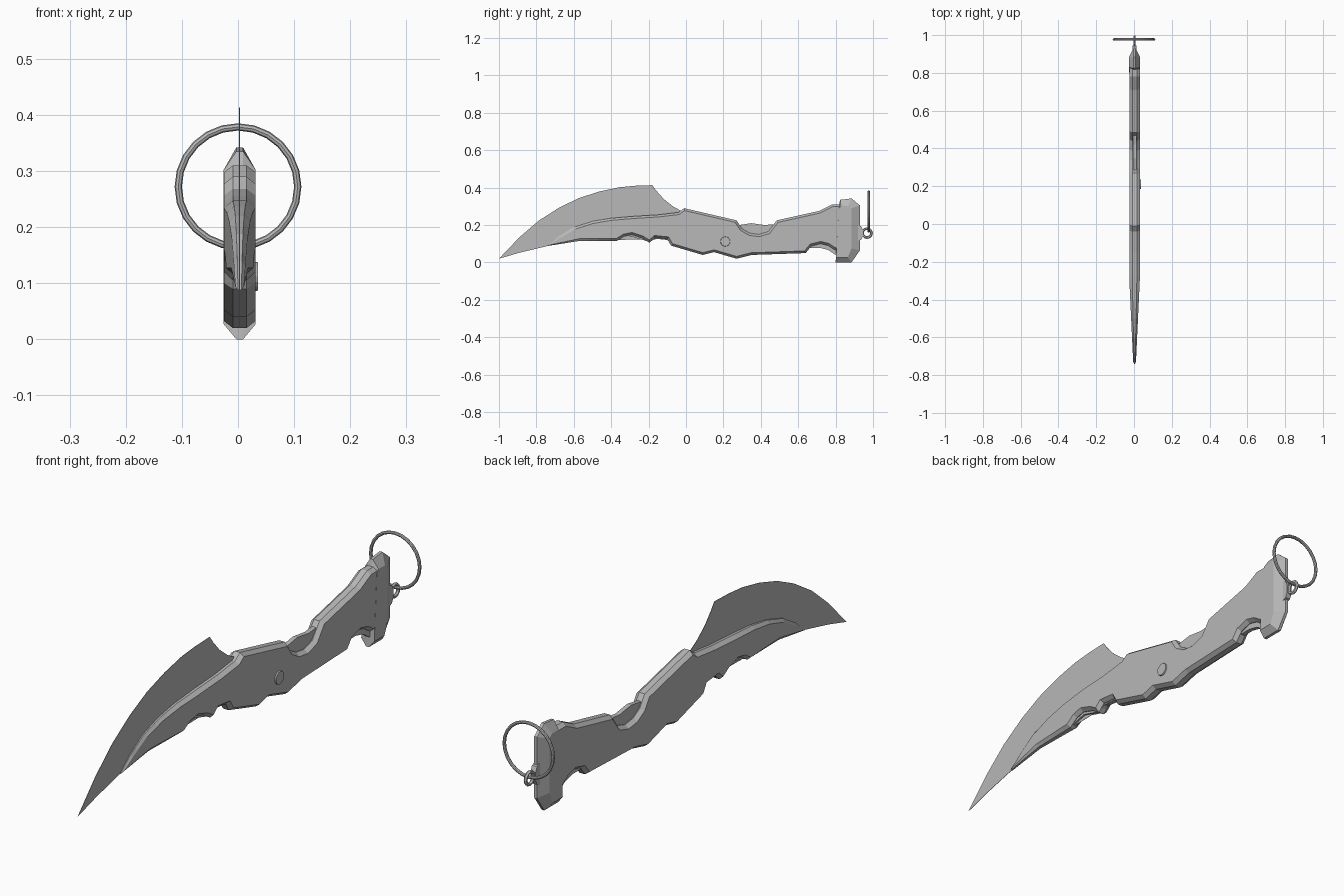
import bpy, bmesh, math
from mathutils import Vector, Matrix

cube = bpy.data.objects.get("Cube")
if cube:
    bpy.data.objects.remove(cube)

MID = 0.003  # x of the knife's centre plane

steel = bpy.data.materials.new("grey steel")
steel.use_nodes = True
steel.diffuse_color = (0.48, 0.48, 0.48, 1)
steel.node_tree.nodes["Principled BSDF"].inputs["Base Color"].default_value = (0.48, 0.48, 0.48, 1)


def finish(bm, name):
    bmesh.ops.recalc_face_normals(bm, faces=bm.faces)
    mesh = bpy.data.meshes.new(name)
    bm.to_mesh(mesh)
    bm.free()
    mesh.materials.append(steel)
    obj = bpy.data.objects.new(name, mesh)
    bpy.context.scene.collection.objects.link(obj)
    return obj


def shrink(outline, d):
    """Move every edge of a clockwise-from-top (y, z) outline inwards by d."""
    pts = [Vector(p) for p in outline]
    result = []
    for i, p in enumerate(pts):
        a = (p - pts[i - 1]).normalized()
        b = (pts[(i + 1) % len(pts)] - p).normalized()
        na, nb = Vector((a.y, -a.x)), Vector((b.y, -b.x))
        result.append(p + (na + nb) * (d / max(0.5, 1 + na.dot(nb))))
    return result


def slab(name, outer, edge, inner=None, half=0, taper=False):
    """Plate with half thickness edge at its rim, rising to half at the inner outline."""
    bm = bmesh.new()
    layers = [(outer, -edge), (outer, edge)]
    if inner:
        layers = [(inner, -half)] + layers + [(inner, half)]
    rings = [[bm.verts.new((x, y, z)) for y, z in line] for line, x in layers]
    n = len(outer)
    for low, high in zip(rings, rings[1:]):
        for i in range(n):
            j = (i + 1) % n
            bm.faces.new((low[i], low[j], high[j], high[i]))
    bm.faces.new(rings[0])
    bm.faces.new(rings[-1])
    if taper:
        # slice along the length, then thin towards the nose
        for k in range(8):
            bmesh.ops.bisect_plane(bm, geom=bm.verts[:] + bm.edges[:] + bm.faces[:],
                                   plane_co=(0, -0.65 + k * 0.06, 0), plane_no=(0, 1, 0))
        for v in bm.verts:
            v.co.x *= min(1, max(0.2, 0.25 + 0.75 * (v.co.y + 0.74) / 0.45))
    for v in bm.verts:
        v.co.x += MID
    return finish(bm, name)


def torus(name, centre, radius, tube, rot, segments, sides):
    bm = bmesh.new()
    rings = []
    for i in range(segments):
        a = math.tau * i / segments
        rings.append([])
        for j in range(sides):
            b = math.tau * j / sides
            r = radius + tube * math.cos(b)
            rings[-1].append(bm.verts.new((r * math.cos(a), r * math.sin(a), tube * math.sin(b))))
    for i in range(segments):
        p, q = rings[i], rings[(i + 1) % segments]
        for j in range(sides):
            k = (j + 1) % sides
            bm.faces.new((p[j], q[j], q[k], p[k]))
    bm.transform(Matrix.Translation(centre) @ rot)
    return finish(bm, name)


# Thin curved blade
slab("blade", [
    (-1, .02), (-.89, .135), (-.785, .225), (-.675, .295), (-.57, .345), (-.46, .38),
    (-.355, .402), (-.27, .41), (-.18, .413), (-.16, .385), (-.12, .34), (-.07, .30),
    (-.025, .275), (.02, .25), (.02, .12), (-.1, .125), (-.4, .12), (-.57, .115),
    (-.74, .088), (-.89, .052)], 0.0008)

# Narrow spine that fills the scoops of the grip
slab("spine", [
    (-.6, .16), (-.3, .22), (-.01, .27), (.27, .218), (.285, .2), (.35, .21), (.42, .2),
    (.48, .205), (.7, .26), (.78, .305), (.85, .31), (.85, .05), (.8, .04), (.76, .067),
    (.715, .078), (.66, .078), (.62, .065), (.35, .055), (.27, .035), (.15, .07), (.09, .055),
    (-.08, .1), (-.1, .12), (-.165, .127), (-.195, .11), (-.23, .12), (-.29, .138),
    (-.33, .13), (-.37, .118), (-.57, .125)], 0.009, taper=True)

# Thick body and grip with finger scoops
grip = [
    (-.74, .088), (-.68, .14), (-.6, .188), (-.5, .22), (-.4, .237), (-.28, .247),
    (-.15, .255), (-.04, .268), (-.01, .29), (.27, .225), (.3, .18), (.34, .157), (.39, .15),
    (.44, .165), (.485, .225), (.71, .275), (.78, .31), (.84, .31), (.84, .05), (.79, .07),
    (.76, .09), (.72, .1), (.67, .087), (.64, .05), (.35, .04), (.27, .02), (.15, .055),
    (.09, .04), (-.08, .09), (-.1, .125), (-.165, .132), (-.195, .105), (-.235, .13),
    (-.29, .148), (-.33, .14), (-.37, .115), (-.57, .115)]
slab("grip", grip, 0.012, shrink(grip, 0.012), 0.028, taper=True)

# Chamfered pommel
slab("pommel",
     [(.8, 0), (.885, 0), (.93, .065), (.93, .305), (.885, .342), (.825, .335), (.815, .3)],
     0.006,
     [(.802, .027), (.865, .027), (.885, .075), (.885, .29), (.868, .302), (.828, .302), (.818, .29)],
     0.0285)

# Round stud on the left side of the grip
bm = bmesh.new()
bmesh.ops.create_cone(bm, cap_ends=True, segments=16, radius1=0.028, radius2=0.025, depth=0.012)
bm.transform(Matrix.Translation((0.030, 0.21, 0.112)) @ Matrix.Rotation(math.pi / 2, 4, 'Y'))
finish(bm, "side_stud")

# Mount, link and key ring behind the pommel
slab("ring_mount", [(.92, .115), (.937, .122), (.945, .14), (.945, .175), (.937, .193), (.92, .2)], 0.011)
torus("link", (MID, 0.968, 0.157), 0.024, 0.007, Matrix.Rotation(math.pi / 2, 4, 'Y'), 12, 6)
torus("key_ring", (0, 0.977, 0.272), 0.1065, 0.0065, Matrix.Rotation(math.pi / 2, 4, 'X'), 24, 8)
